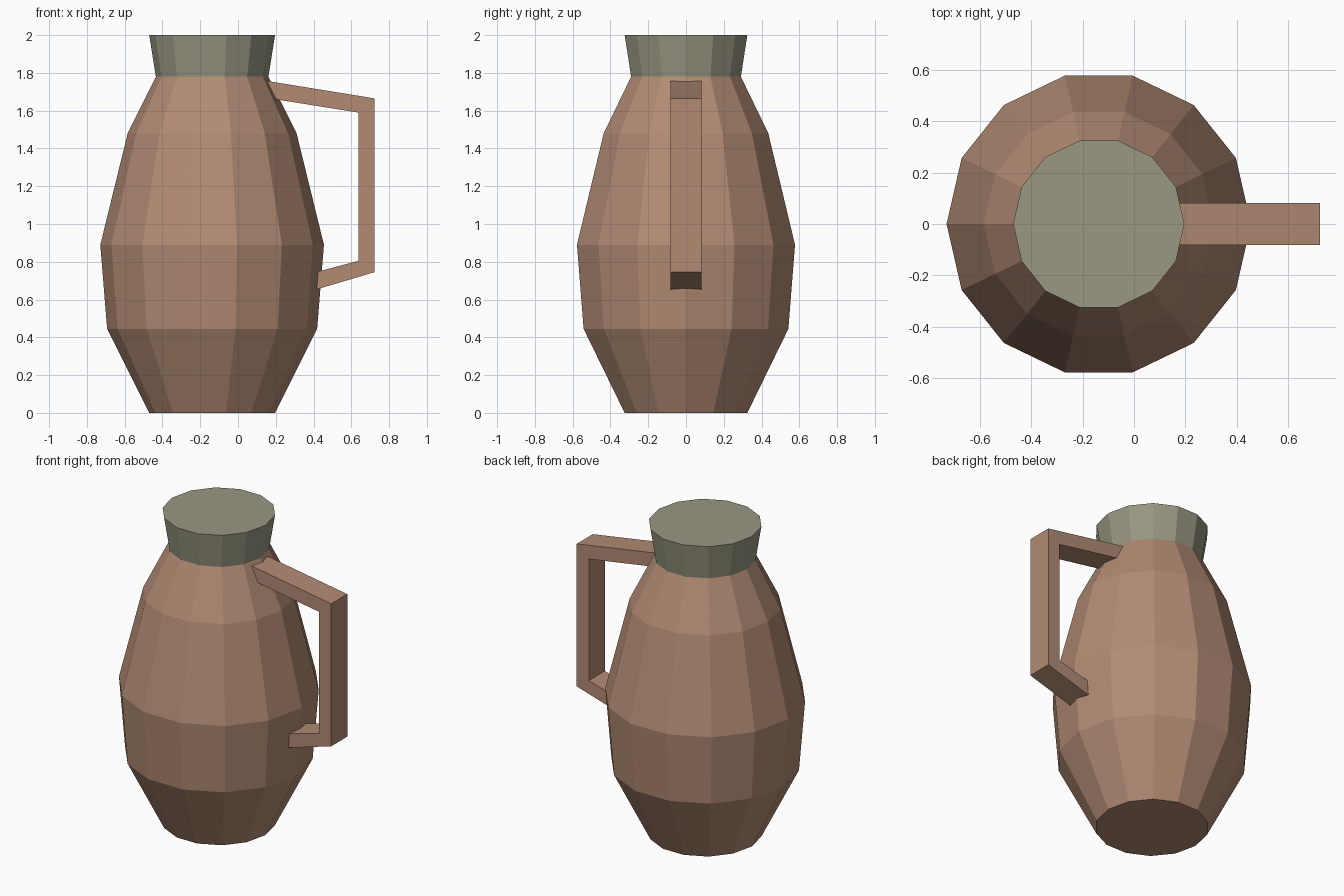
import bpy, bmesh, math

cube = bpy.data.objects.get("Cube")
if cube:
    bpy.data.objects.remove(cube, do_unlink=True)

SIDES = 14
CENTRE_X = -0.137


def make_material(name, rgb):
    mat = bpy.data.materials.new(name)
    mat.use_nodes = True
    colour = (*rgb, 1.0)
    mat.diffuse_color = colour
    mat.node_tree.nodes["Principled BSDF"].inputs["Base Color"].default_value = colour
    return mat


def finish(name, bm, mat):
    bmesh.ops.recalc_face_normals(bm, faces=bm.faces[:])
    mesh = bpy.data.meshes.new(name)
    bm.to_mesh(mesh)
    bm.free()
    mesh.materials.append(mat)
    obj = bpy.data.objects.new(name, mesh)
    bpy.context.collection.objects.link(obj)
    return obj


def lathe(name, profile, mat):
    """Spin a (radius, height) profile into a flat-sided, capped solid."""
    bm = bmesh.new()
    rings = []
    for r, z in profile:
        angles = [math.tau * i / SIDES for i in range(SIDES)]
        rings.append([bm.verts.new((CENTRE_X + r * math.cos(a), r * math.sin(a), z))
                      for a in angles])
    for low, high in zip(rings, rings[1:]):
        for i in range(SIDES):
            j = (i + 1) % SIDES
            bm.faces.new((low[i], low[j], high[j], high[i]))
    bm.faces.new(rings[0])
    bm.faces.new(rings[-1])
    return finish(name, bm, mat)


def strap(name, outer, inner, half_width, mat):
    """Sweep a bar of rectangular section between two side-on outlines."""
    bm = bmesh.new()
    sections = []
    for (xo, zo), (xi, zi) in zip(outer, inner):
        sections.append([bm.verts.new(p) for p in (
            (xo, -half_width, zo), (xo, half_width, zo),
            (xi, half_width, zi), (xi, -half_width, zi))])
    for a, b in zip(sections, sections[1:]):
        for i in range(4):
            j = (i + 1) % 4
            bm.faces.new((a[i], a[j], b[j], b[i]))
    bm.faces.new(sections[0])
    bm.faces.new(sections[-1])
    return finish(name, bm, mat)


clay = make_material("clay brown", (0.445, 0.258, 0.174))
stopper_grey = make_material("stopper grey green", (0.319, 0.309, 0.223))

# Jug body
lathe("jug_body", [(0.333, 0), (0.556, 0.445), (0.592, 0.89),
                   (0.447, 1.48), (0.298, 1.78)], clay)

# Flared stopper
lathe("stopper", [(0.298, 1.78), (0.333, 2.0)], stopper_grey)

# Angular handle, its ends sunk into the body
strap("handle",
      [(0.10, 1.766), (0.723, 1.665), (0.723, 0.745), (0.36, 0.637)],
      [(0.10, 1.676), (0.637, 1.59), (0.637, 0.805), (0.36, 0.731)],
      0.082, clay)
